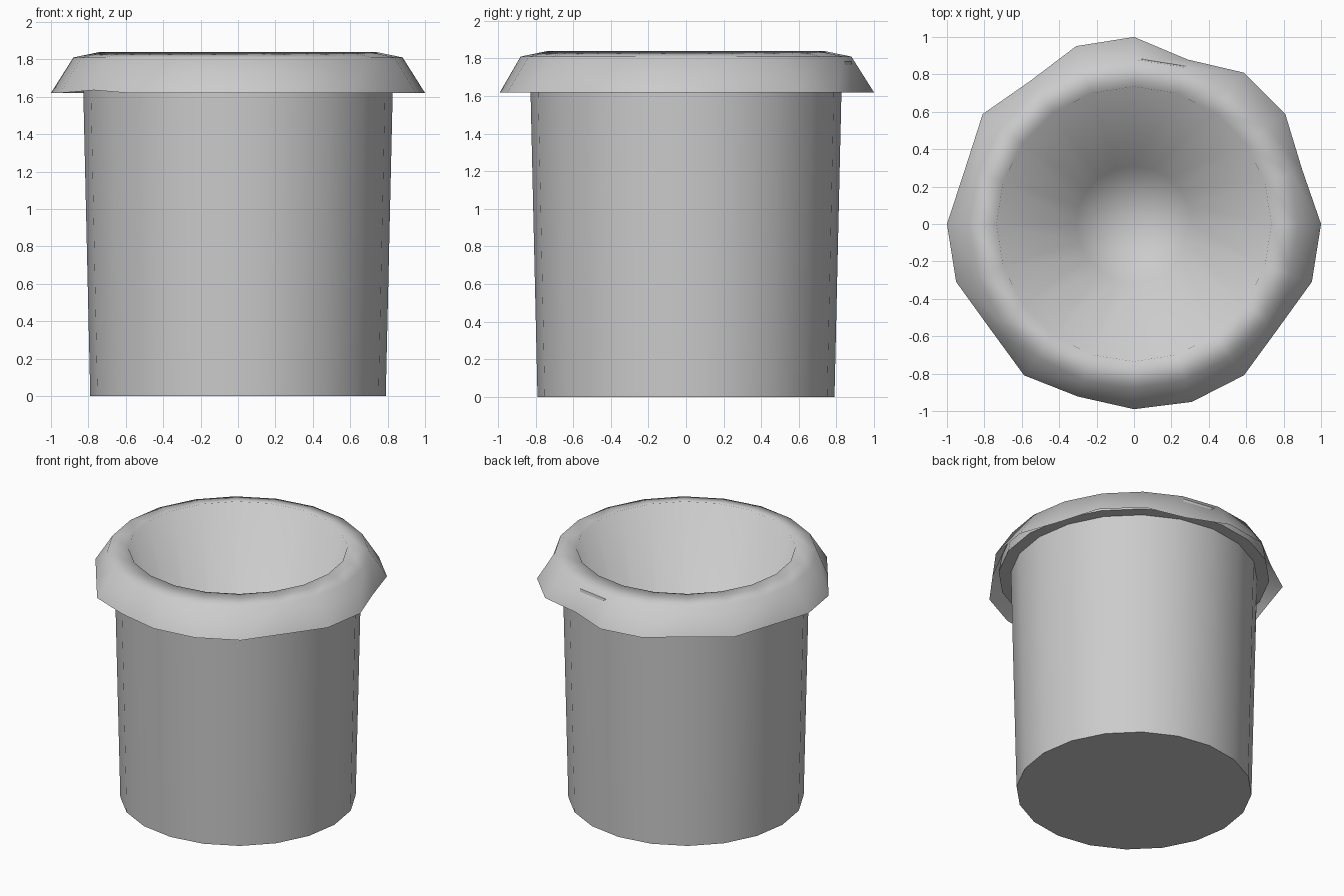
import bpy, bmesh, math

if "Cube" in bpy.data.objects:
    bpy.data.objects.remove(bpy.data.objects["Cube"])

SIDES = 20

# Dented corners of the lip edge: corner number -> radius
DENTS = {1: 0.945, 4: 0.925, 7: 0.945, 9: 0.95, 12: 0.952, 14: 0.97, 15: 0.99, 18: 0.952}


def lathe(name, profile, dent_ring=None, dents={}):
    """Turn a (radius, height) profile around z; faces point out when it runs upward."""
    bm = bmesh.new()
    rings = []
    for i, (r, z) in enumerate(profile):
        if r == 0:
            rings.append([bm.verts.new((0, 0, z))] * SIDES)
            continue
        ring = []
        for k in range(SIDES):
            a = 2 * math.pi * k / SIDES
            rad = dents.get(k, r) if i == dent_ring else r
            ring.append(bm.verts.new((rad * math.cos(a), rad * math.sin(a), z)))
        rings.append(ring)
    for lower, upper in zip(rings, rings[1:]):
        for k in range(SIDES):
            n = (k + 1) % SIDES
            quad = [lower[k], lower[n], upper[n], upper[k]]
            bm.faces.new(list(dict.fromkeys(quad)))
    # One dented corner also lifts a little
    if dents:
        rings[dent_ring][12].co.z += 0.015
    mesh = bpy.data.meshes.new(name)
    bm.to_mesh(mesh)
    bm.free()
    obj = bpy.data.objects.new(name, mesh)
    bpy.context.collection.objects.link(obj)
    return obj


# Outer wall with the collar that sits under the lip
body = lathe("pot_body", [(0, 0), (0.79, 0), (0.828, 1.66), (0.91, 1.66), (0.887, 1.785)])

# Flared lip shell, rim and tapered hollow inside
lip = lathe("pot_lip_and_hollow",
            [(1.0, 1.62), (0.88, 1.81), (0.735, 1.84), (0.31, 0.2), (0, 0.18)],
            0, DENTS)

for obj in (body, lip):
    bpy.ops.object.select_all(action='DESELECT')
    bpy.context.view_layer.objects.active = obj
    obj.select_set(True)
    bpy.ops.object.shade_smooth_by_angle(angle=math.radians(88))
